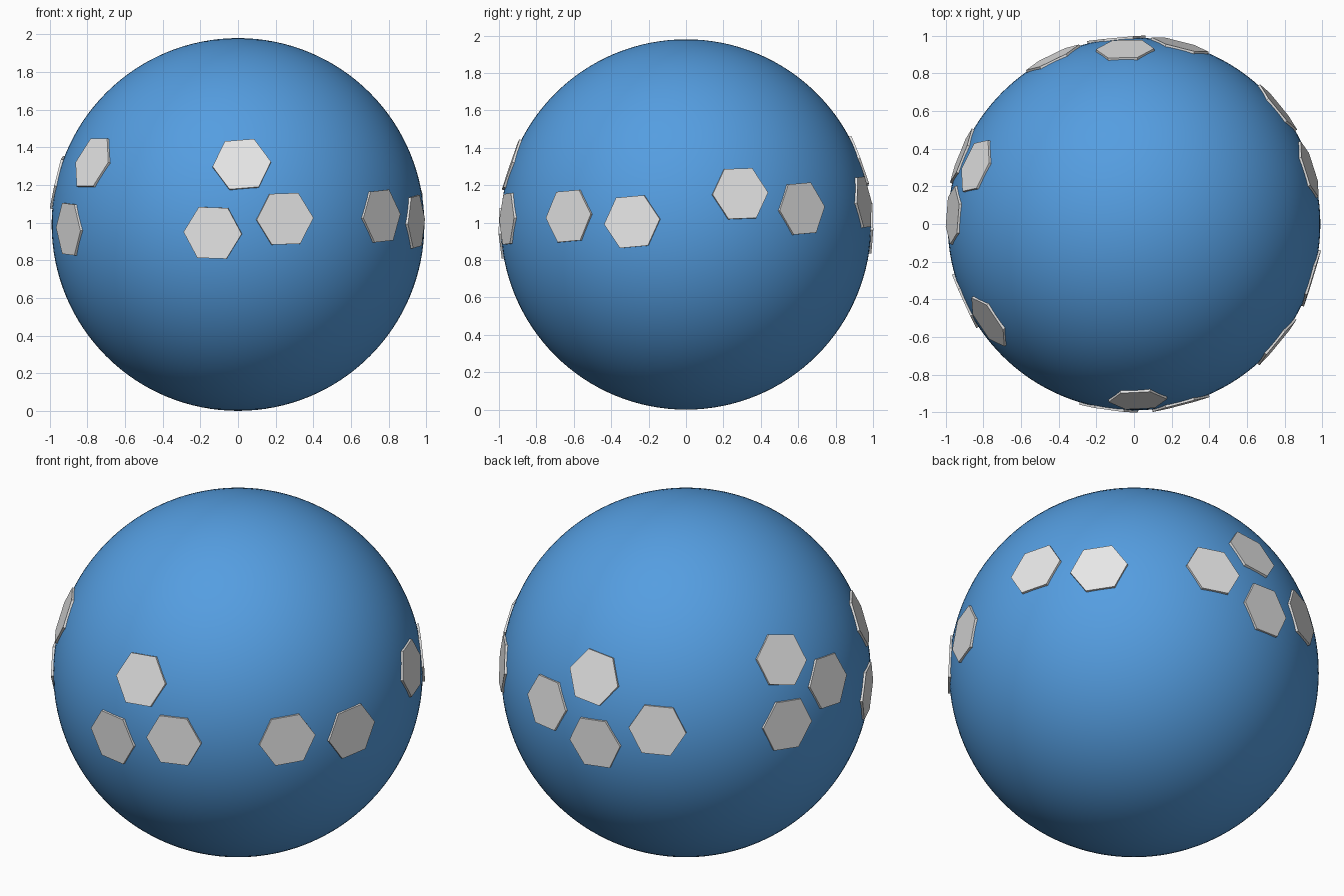
import bpy
import math
from mathutils import Vector, Matrix

if "Cube" in bpy.data.objects:
    bpy.data.objects.remove(bpy.data.objects["Cube"])

R = 0.99          # ball radius
HEX = 0.156       # corner radius of each plate
CENTER = Vector((0, 0, R))


def material(name, rgb):
    m = bpy.data.materials.new(name)
    m.diffuse_color = (*rgb, 1)
    m.use_nodes = True
    m.node_tree.nodes["Principled BSDF"].inputs["Base Color"].default_value = m.diffuse_color
    return m


blue = material("blue", (0.09, 0.34, 0.75))
white = material("pale grey", (0.8, 0.8, 0.8))

# Smooth ball
bpy.ops.mesh.primitive_uv_sphere_add(segments=128, ring_count=64, radius=R, location=CENTER)
ball = bpy.context.object
ball.name = "ball"
ball.data.materials.append(blue)
bpy.ops.object.shade_smooth()


# Flat hexagonal plate set into the ball, turned about its own normal
def hex_plate(name, x, y, z, turn):
    n = Vector((x, y, z - R)).normalized()
    t = Vector((0, 0, 1)).cross(n).normalized()
    up = n.cross(t)
    basis = Matrix((t, up, n)).transposed().to_4x4()
    depth = 0.02
    bpy.ops.mesh.primitive_cylinder_add(vertices=6, radius=HEX, depth=depth)
    o = bpy.context.object
    o.name = name
    # cylinder corners start on local y, so add 90 degrees to put one on the tangent
    o.matrix_world = (Matrix.Translation(CENTER + n * (R + 0.0015 - depth / 2)) @ basis
                      @ Matrix.Rotation(math.radians(turn + 90), 4, 'Z'))
    o.data.materials.append(white)


# Plate centres and turns, in groups around the ball
groups = {
    "front": [(0.02, -0.935, 1.31, 5), (-0.135, -0.98, 0.945, -2), (0.25, -0.957, 1.02, 2)],
    "right": [(0.765, -0.63, 1.035, 4), (0.95, -0.29, 1.005, 5),
              (0.93, 0.29, 1.155, 2), (0.765, 0.62, 1.075, 4)],
    "back": [(-0.048, 0.93, 1.33, -6), (0.245, 0.953, 1.11, 2),
             (-0.094, 0.985, 0.975, 5), (-0.432, 0.884, 1.10, -2)],
    "left": [(-0.845, 0.31, 1.41, -15), (-0.963, 0.047, 1.215, -7), (-0.918, 0.363, 1.065, -6),
             (-0.775, -0.52, 1.32, 0), (-0.9, -0.41, 0.965, -3)],
}
for side, plates in groups.items():
    for i, p in enumerate(plates, 1):
        hex_plate(f"{side}_hex_plate_{i}", *p)
